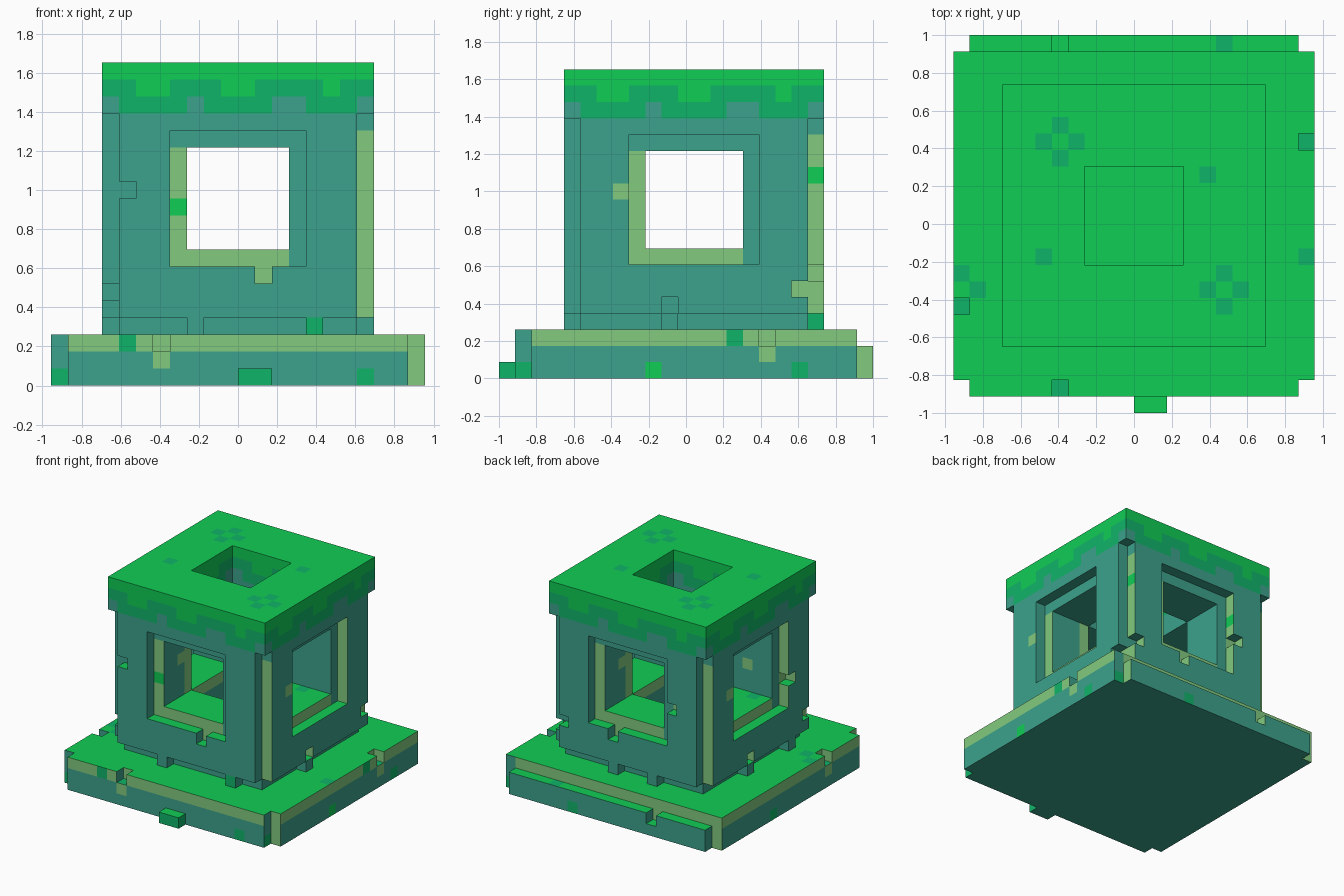
import bpy
import bmesh
from mathutils import Vector

cube = bpy.data.objects.get("Cube")
if cube:
    bpy.data.objects.remove(cube)

U = 2 / 23                                  # edge of one block
ORIGIN = Vector((-11 * U, -1, 0))
BRIGHT, MID, TEAL, LIGHT = range(4)
COLOURS = {"bright_grass": (0.005, 0.61, 0.091), "deep_grass": (0.005, 0.456, 0.144),
           "teal_stone": (0.045, 0.362, 0.262), "pale_edge": (0.227, 0.591, 0.209)}


def make_material(name, rgb):
    mat = bpy.data.materials.new(name)
    mat.use_nodes = True
    mat.diffuse_color = (*rgb, 1)
    mat.node_tree.nodes["Principled BSDF"].inputs["Base Color"].default_value = (*rgb, 1)
    return mat


materials = [make_material(n, c) for n, c in COLOURS.items()]


def box(xs, ys, zs):
    """Set of blocks filling inclusive ranges."""
    return {(i, j, k) for i in range(xs[0], xs[1] + 1)
            for j in range(ys[0], ys[1] + 1) for k in range(zs[0], zs[1] + 1)}


def side_block(side, s, k, depth=0):
    """Block s steps from the left of a tower wall, seen from outside."""
    return {"front": (s + 3, 4 + depth, k), "right": (18 - depth, s + 4, k),
            "back": (18 - s, 19 - depth, k), "left": (3 + depth, 19 - s, k)}[side]


SIDES = ("front", "right", "back", "left")

# Plinth: slab with clipped corners, back ledge, front step and chipped rim
base = box((0, 21), (1, 22), (0, 2))
for i in (0, 21):
    for j in (1, 22):
        base -= box((i, i), (j, j), (0, 2))
base -= box((0, 21), (22, 22), (2, 2))
base |= box((11, 12), (0, 0), (0, 0))
base -= {(21, 16, 2), (6, 1, 2), (0, 6, 2), (6, 22, 1)}

# Tower walls: solid block, central shaft, two crossing tunnels
shaft = box((8, 13), (9, 14), (3, 18))
tower = box((3, 18), (4, 19), (3, 15)) - shaft
tower -= box((3, 18), (9, 14), (8, 13)) | box((8, 13), (4, 19), (8, 13))

# Recessed window frames, clipped corners, undercut with feet, chipped blocks
feet = {"front": (5, 12), "right": (6,), "back": (6, 10), "left": (6, 12)}
chips = {"front": ((1, 11), (9, 6)), "right": ((6, 4), (14, 5)),
         "back": ((12, 10), (1, 6), (6, 6)), "left": ((12, 9), (6, 4), (14, 5))}
for side in SIDES:
    tower -= {side_block(side, s, k) for s in range(4, 12) for k in range(7, 15)}
    tower -= {side_block(side, 0, k) for k in range(3, 16)}
    tower -= {side_block(side, s, 3) for s in range(16) if s not in feet[side]}
    tower -= {side_block(side, s, k) for s, k in chips[side]}

# Grassy cap
cap = box((3, 18), (4, 19), (16, 18)) - shaft

# Painted single blocks on each side, as (step, height): colour
marks = {
    "front": {(1, 2): MID, (3, 1): LIGHT, (9, 6): LIGHT, (4, 10): BRIGHT, (12, 3): MID,
              (15, 0): MID, (8, 0): MID, (9, 0): MID, (-3, 0): MID},
    "right": {(10, 2): MID, (12, 1): LIGHT, (5, 0): BRIGHT, (14, 0): MID, (3, 11): LIGHT,
              (14, 5): LIGHT, (15, 12): BRIGHT, (15, 3): MID, (-3, 0): MID, (-4, 0): MID},
    "back": {(12, 10): LIGHT, (6, 6): LIGHT, (4, 0): MID, (12, 1): LIGHT, (-3, 0): MID},
    "left": {(12, 9): LIGHT, (13, 1): LIGHT, (3, 11): LIGHT, (5, 0): MID, (14, 5): LIGHT},
}
# Small plants painted on the grass
flowers = {(16, 22), (15, 14), (5, 9), (21, 9), (0, 8), (1, 7), (0, 6), (21, 16), (6, 1)}
for ci, cj in ((6, 16), (16, 7)):
    flowers |= {(ci + 1, cj), (ci - 1, cj), (ci, cj + 1), (ci, cj - 1)}


def side_colour(side, s, k):
    if (s, k) in marks[side]:
        return marks[side][s, k]
    if k == 18 or (k == 17 and s in (2, 3, 7, 8, 13)):      # grass and its drips
        return BRIGHT
    if k == 17 or (k == 16 and s not in (0, 5, 10, 11, 15)):
        return MID
    if k < 3:                                               # plinth rim
        pale = s == 18 or (k == 2 and -2 <= s <= 17)
    else:                                                   # wall corner, window frame
        pale = (s == 15 and 4 <= k <= 14) or (s == 4 and 7 <= k <= 13) \
            or (k == 7 and 4 <= s <= 10)
    return LIGHT if pale else TEAL


def block_colour(normal, i, j, k):
    if normal.z > 0:
        return MID if (i, j) in flowers else BRIGHT
    if normal.z < 0:
        return TEAL
    if normal.y:
        return side_colour("front", i - 3, k) if normal.y < 0 else side_colour("back", 18 - i, k)
    return side_colour("right", j - 4, k) if normal.x > 0 else side_colour("left", 19 - j, k)


solid = base | tower | cap


def build(name, blocks):
    """Skin the exposed block sides of one part."""
    bm = bmesh.new()
    corners = {}

    def vert(p):
        key = tuple(round(c) for c in p)
        if key not in corners:
            corners[key] = bm.verts.new(ORIGIN + Vector(key) * U)
        return corners[key]

    for cell in sorted(blocks):
        centre = Vector(cell) + Vector((0.5, 0.5, 0.5))
        for axis in range(3):
            for sign in (-1, 1):
                n = Vector((0, 0, 0))
                n[axis] = sign
                if tuple(int(a + b) for a, b in zip(cell, n)) in solid:
                    continue
                a = Vector((0, 0, 0))
                a[(axis + 1) % 3] = 0.5
                b = n.cross(a)
                mid = centre + n * 0.5
                face = bm.faces.new([vert(mid + p) for p in (a + b, b - a, -a - b, a - b)])
                face.material_index = block_colour(n, *cell)
    bm.normal_update()
    mesh = bpy.data.meshes.new(name)
    bm.to_mesh(mesh)
    bm.free()
    for mat in materials:
        mesh.materials.append(mat)
    bpy.context.scene.collection.objects.link(bpy.data.objects.new(name, mesh))


build("plinth", base)
build("tower_walls", tower)
build("grass_cap", cap)
